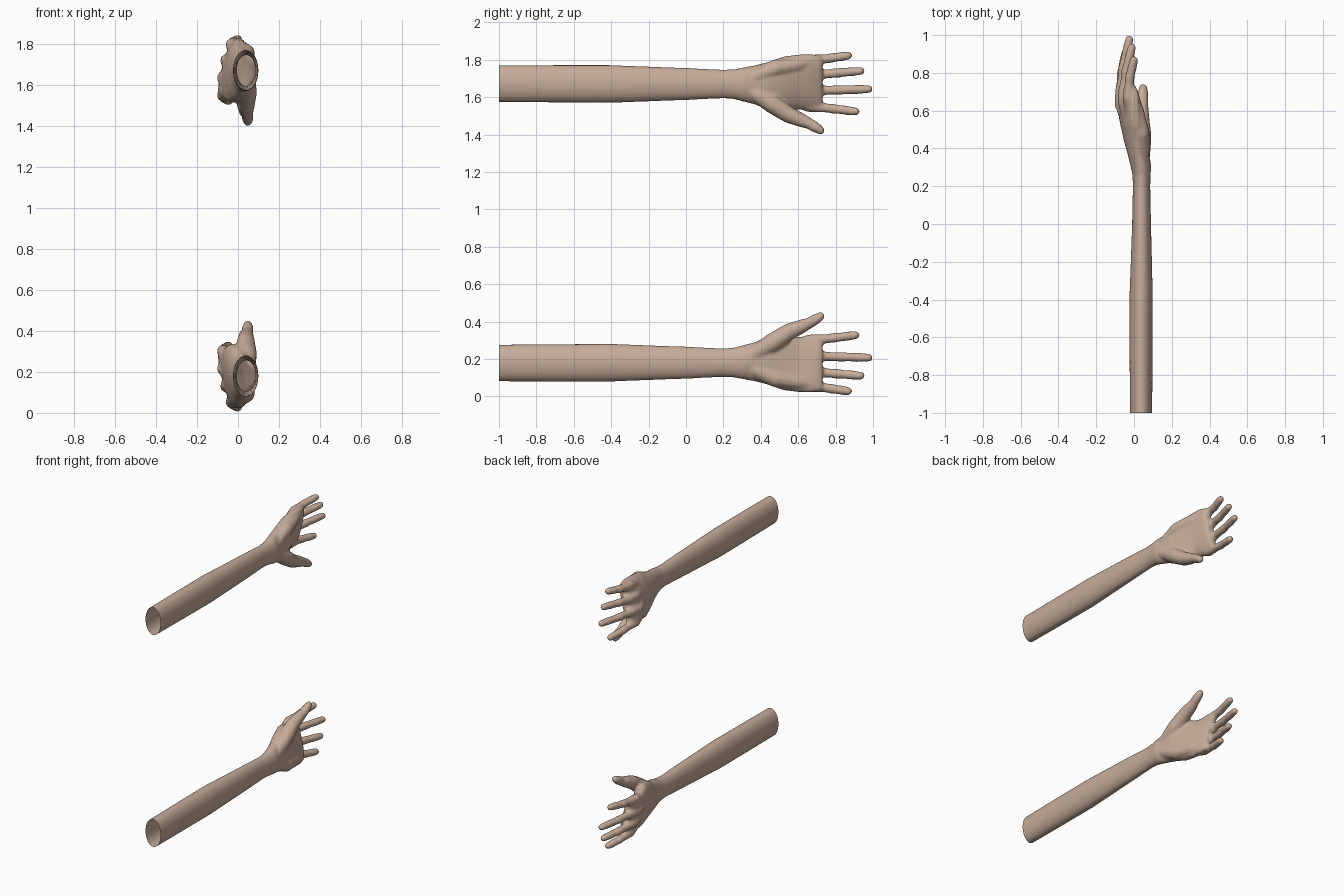
import bpy, bmesh, math
from mathutils import Vector, Matrix

if "Cube" in bpy.data.objects:
    bpy.data.objects.remove(bpy.data.objects["Cube"])

skin = bpy.data.materials.new("skin")
skin.diffuse_color = (0.56, 0.41, 0.32, 1)
skin.use_nodes = True
skin.node_tree.nodes["Principled BSDF"].inputs["Base Color"].default_value = skin.diffuse_color


def spow(v, p):
    return math.copysign(abs(v) ** p, v)


def loft(bm, rings, n=40):
    """Capped tube along y; ring = y, x centre, z centre, x radius, z radius, slant, roundness."""
    loops = []
    for y, xc, zc, rx, rz, slant, e in rings:
        loop = []
        for i in range(n):
            a = math.tau * i / n
            dz = rz * spow(math.sin(a), 2 / e)
            loop.append(bm.verts.new((xc + rx * spow(math.cos(a), 2 / e) + slant * dz, y, zc + dz)))
        loops.append(loop)
    for a, b in zip(loops, loops[1:]):
        for i in range(n):
            j = (i + 1) % n
            bm.faces.new((a[i], a[j], b[j], b[i]))
    bm.faces.new(loops[0])
    bm.faces.new(loops[-1][::-1])


def limb(bm, points, steps=9):
    """Rounded limb of spheres; point = x, y, z, radius."""
    for p, q in zip(points, points[1:]):
        for i in range(steps + 1):
            x, y, z, r = Vector(p).lerp(Vector(q), i / steps)
            bmesh.ops.create_icosphere(bm, subdivisions=2, radius=r,
                                       matrix=Matrix.Translation((x, y, z)))


bm = bmesh.new()
# Forearm, wrist and palm
loft(bm, [
    (-1.06, .0375, .178, .058, .098, 0, 2),
    (-.70, .0375, .179, .061, .100, 0, 2),
    (-.40, .0375, .180, .062, .101, 0, 2),
    (-.20, .039, .180, .056, .093, 0, 2),
    (.00, .040, .180, .050, .086, 0, 2),
    (.20, .040, .180, .046, .076, 0, 2),
    (.26, .040, .181, .048, .080, 0, 2),
    (.31, .036, .183, .055, .092, 0, 2),
    (.37, .023, .185, .057, .105, 0, 2),
    (.44, .010, .192, .063, .130, -.05, 2.1),
    (.52, -.008, .185, .060, .152, -.12, 2.2),
    (.60, -.024, .170, .053, .147, -.20, 2.4),
    (.67, -.034, .172, .046, .151, -.25, 2.6),
    (.71, -.035, .173, .035, .146, -.24, 2.6),
    (.73, -.035, .173, .022, .138, -.23, 2.6)])
# Thumb with its fleshy base
limb(bm, [(.045, .36, .225, .042), (.042, .46, .285, .053), (.038, .55, .345, .046),
          (.040, .62, .375, .038), (.045, .66, .392, .030), (.047, .69, .410, .030),
          (.048, .72, .428, .023)])
# Heel of the palm
limb(bm, [(.042, .37, .140, .042), (.036, .48, .095, .048), (.012, .60, .075, .042),
          (-.010, .68, .060, .034)])
# Fingers: root and tip as x, y, z
fingers = [((-.062, .70, .302), (-.045, .907, .327)),
           ((-.062, .70, .215), (-.025, .977, .207)),
           ((-.046, .70, .130), (-.012, .934, .110)),
           ((-.020, .70, .052), (.000, .867, .028))]
for root, tip in fingers:
    root, tip = Vector(root), Vector(tip)
    pts = []
    for t, r, lift in [(-.25, .033, 0), (0, .031, -.008), (.25, .025, -.010), (.45, .027, -.012),
                       (.62, .024, -.008), (.78, .0255, -.005), (1, .0225, 0)]:
        p = root.lerp(tip, t)
        pts.append((p.x + lift, p.y, p.z, r))
    limb(bm, pts)
    # Knuckle on the back of the hand
    limb(bm, [(root.x - .002, .60, .17 + (root.z - .17) * .8, .028),
              (root.x - .011, .67, root.z, .031)])

mesh = bpy.data.meshes.new("rough_arm")
bm.to_mesh(mesh)
bm.free()
rough = bpy.data.objects.new("rough_arm", mesh)
bpy.context.collection.objects.link(rough)
# Fuse the parts into one soft skin
fuse = rough.modifiers.new("fuse", 'REMESH')
fuse.mode = 'VOXEL'
fuse.voxel_size = .008
soft = rough.modifiers.new("soften", 'SMOOTH')
soft.factor = .5
soft.iterations = 6
fused = rough.evaluated_get(bpy.context.evaluated_depsgraph_get())

for name, upper in (("lower_arm_and_hand", False), ("upper_arm_and_hand", True)):
    bm = bmesh.new()
    bm.from_mesh(fused.to_mesh())
    # Cut the forearm open
    bmesh.ops.bisect_plane(bm, geom=bm.verts[:] + bm.edges[:] + bm.faces[:],
                           plane_co=(0, -1, 0), plane_no=(0, 1, 0), clear_inner=True)
    if upper:
        for v in bm.verts:
            v.co.z = 1.85 - v.co.z
        bmesh.ops.reverse_faces(bm, faces=bm.faces[:])
    for f in bm.faces:
        f.smooth = True
        f.material_index = 0
    me = bpy.data.meshes.new(name)
    bm.to_mesh(me)
    bm.free()
    me.materials.append(skin)
    bpy.context.collection.objects.link(bpy.data.objects.new(name, me))
bpy.data.objects.remove(rough)
